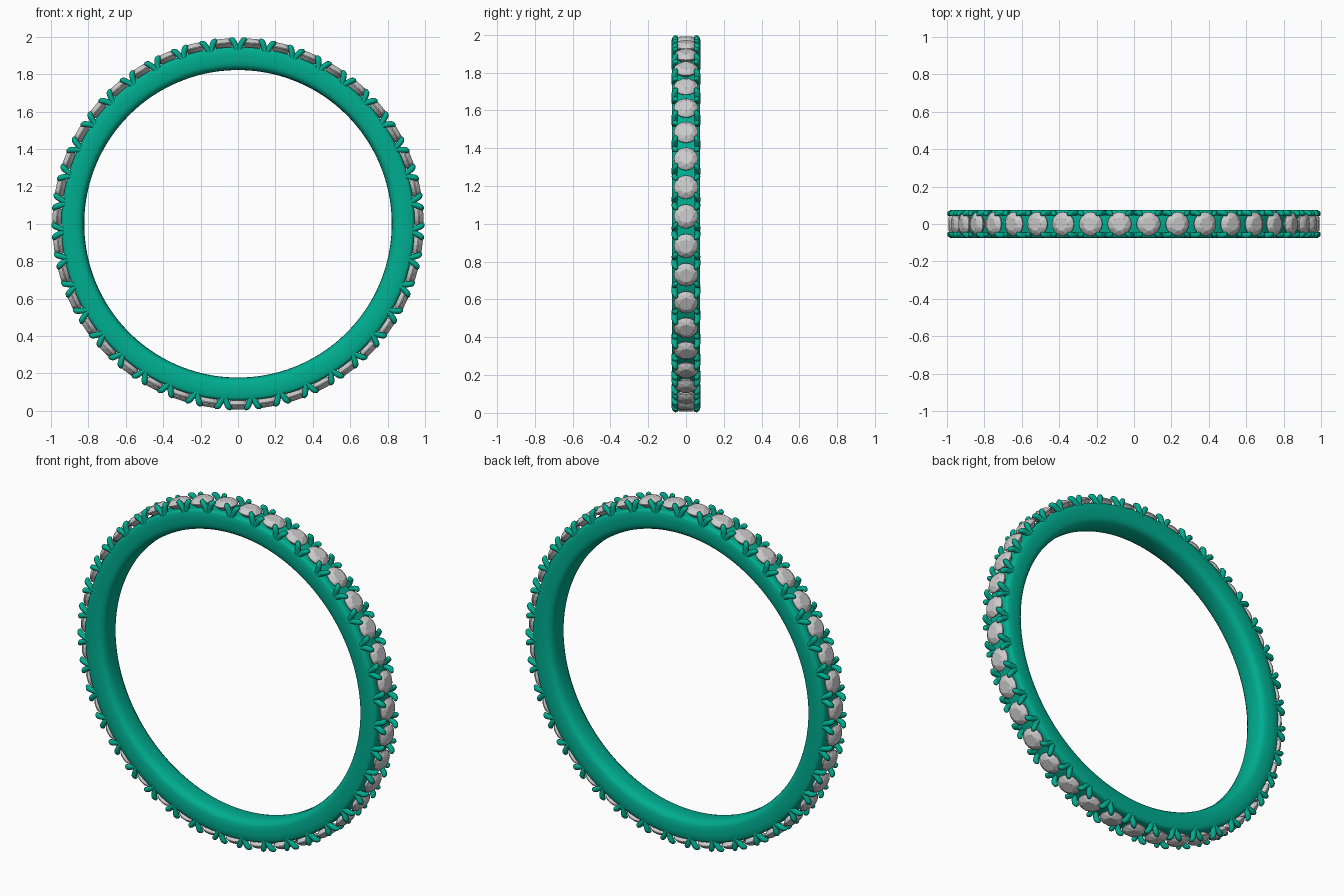
import bpy, bmesh, math
from mathutils import Matrix, Vector

if "Cube" in bpy.data.objects:
    bpy.data.objects.remove(bpy.data.objects["Cube"])

N = 39                      # number of stones
STEP = 2 * math.pi / N
CENTRE = Vector((0, 0, 1))

metal = bpy.data.materials.new("green_metal")
metal.diffuse_color = (0.0, 0.42, 0.28, 1)
metal.use_nodes = True
metal.node_tree.nodes["Principled BSDF"].inputs["Base Color"].default_value = metal.diffuse_color


def frame(a):
    """Local frame on the ring: x tangent, y ring axis, z outward. a = angle from the bottom."""
    out = Vector((math.sin(a), 0, -math.cos(a)))
    y = Vector((0, 1, 0))
    t = y.cross(out)
    return Matrix((t, y, out)).transposed()


def place(a, p):
    return CENTRE + frame(a) @ Vector(p)


def add_mesh(name, bm, mat=None):
    bmesh.ops.recalc_face_normals(bm, faces=bm.faces)
    me = bpy.data.meshes.new(name)
    bm.to_mesh(me)
    bm.free()
    ob = bpy.data.objects.new(name, me)
    bpy.context.collection.objects.link(ob)
    if mat:
        me.materials.append(mat)
    return ob


def smooth(ob, angle):
    bpy.ops.object.select_all(action='DESELECT')
    ob.select_set(True)
    bpy.context.view_layer.objects.active = ob
    bpy.ops.object.shade_smooth_by_angle(angle=math.radians(angle))


# Band: comfort-fit section swept round the ring
half = [(0.0, 0.822), (0.03, 0.823), (0.05, 0.828), (0.064, 0.838), (0.071, 0.853),
        (0.074, 0.875), (0.075, 0.90), (0.074, 0.93), (0.068, 0.941), (0.055, 0.945), (0.0, 0.943)]
section = half + [(-y, r) for y, r in half[-2:0:-1]]
bm = bmesh.new()
SEG = 156
rings = [[bm.verts.new(place(2 * math.pi * i / SEG, (0, y, r))) for y, r in section]
         for i in range(SEG)]
for i in range(SEG):
    a, b = rings[i], rings[(i + 1) % SEG]
    for j in range(len(section)):
        k = (j + 1) % len(section)
        bm.faces.new((a[j], a[k], b[k], b[j]))
smooth(add_mesh("band", bm, metal), 50)

# Stones: faceted brilliants, table outward and point sunk in the band
bm = bmesh.new()
for s in range(N):
    ang = s * STEP

    def loop(rad, h, n, off=0.0):
        return [bm.verts.new(place(ang, (rad * math.cos(2 * math.pi * (i + off) / n),
                                         rad * math.sin(2 * math.pi * (i + off) / n), h)))
                for i in range(n)]
    table = loop(0.036, 0.992, 8)
    crown = loop(0.052, 0.983, 8, 0.5)
    top = loop(0.064, 0.970, 16)
    low = loop(0.064, 0.965, 16)
    culet = bm.verts.new(place(ang, (0, 0, 0.91)))
    bm.faces.new(table)
    for i in range(8):
        j = (i + 1) % 8
        bm.faces.new((table[i], crown[i], table[j]))
        bm.faces.new((crown[i], top[2 * j], crown[j], table[j]))
        bm.faces.new((crown[i], top[2 * i], top[2 * i + 1]))
        bm.faces.new((crown[i], top[2 * i + 1], top[2 * j]))
    for i in range(16):
        j = (i + 1) % 16
        bm.faces.new((top[i], low[i], low[j], top[j]))
        bm.faces.new((low[i], culet, low[j]))
add_mesh("stones", bm)

# Claws: V-shaped pairs between stones on both edges, hooking over the stones
cu = bpy.data.curves.new("claws", 'CURVE')
cu.dimensions = '3D'
cu.bevel_depth = 0.0155
cu.bevel_resolution = 2
cu.use_fill_caps = True
cu.resolution_u = 3
path = [(0.004, 0.060, 0.925, 1.0), (0.010, 0.060, 0.945, 1.0), (0.021, 0.061, 0.968, 1.0),
        (0.028, 0.059, 0.981, 1.0), (0.037, 0.052, 0.986, 0.85), (0.043, 0.047, 0.986, 0.5),
        (0.045, 0.045, 0.986, 0.1)]
for s in range(N):
    for sx in (-1, 1):
        for sy in (-1, 1):
            sp = cu.splines.new('NURBS')
            sp.points.add(len(path) - 1)
            for p, (x, y, r, w) in zip(sp.points, path):
                p.co = (*place((s + 0.5) * STEP, (sx * x, sy * y, r)), 1)
                p.radius = w
            sp.order_u = 3
            sp.use_endpoint_u = True
claw_curve = bpy.data.objects.new("claw_curve", cu)
bpy.context.collection.objects.link(claw_curve)
bpy.context.view_layer.update()
me = bpy.data.meshes.new_from_object(claw_curve.evaluated_get(bpy.context.evaluated_depsgraph_get()))
bpy.data.objects.remove(claw_curve)
me.materials.clear()
me.materials.append(metal)
claws = bpy.data.objects.new("claws", me)
bpy.context.collection.objects.link(claws)
smooth(claws, 60)
